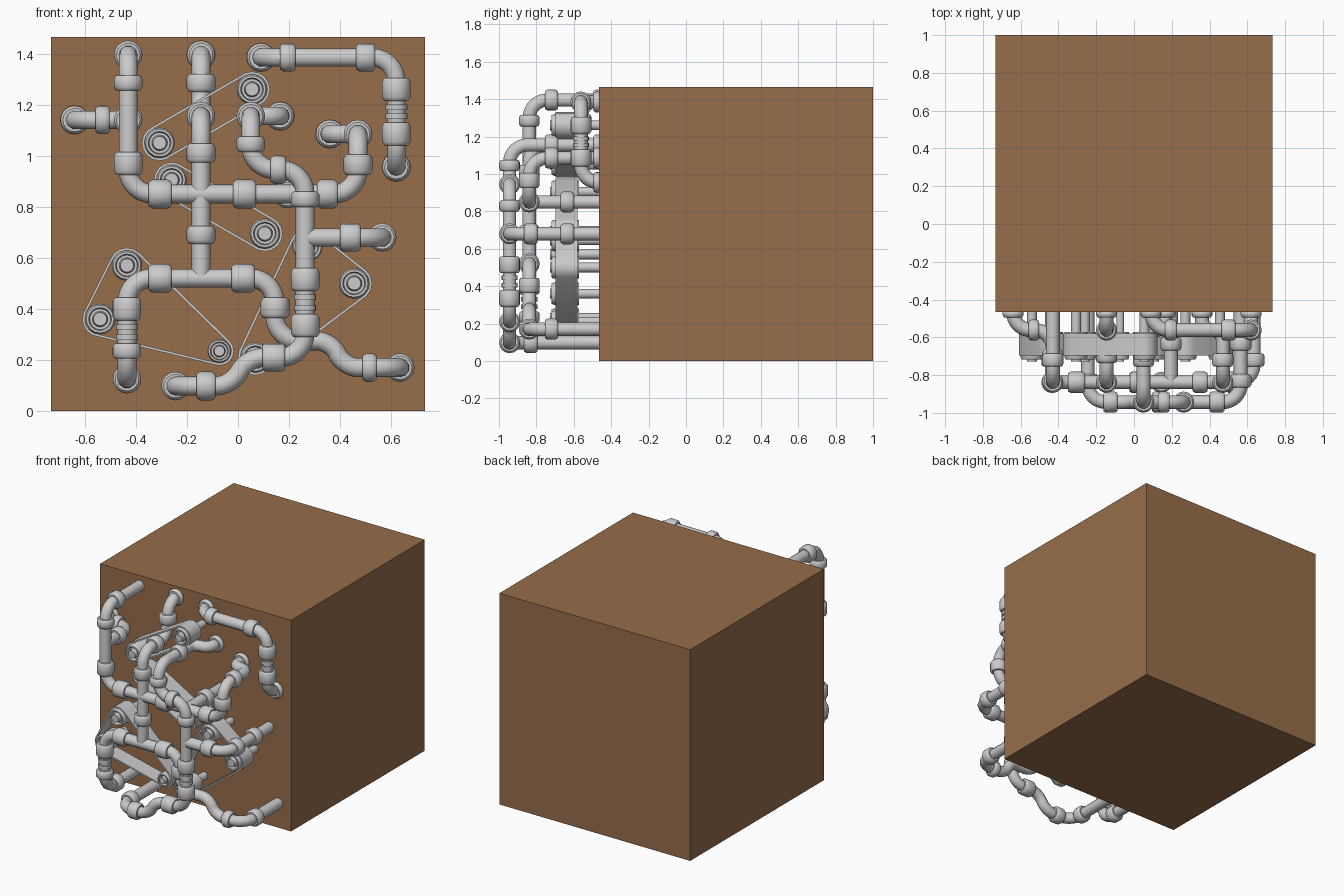
import bpy, bmesh, math
from mathutils import Vector
from mathutils.geometry import convex_hull_2d

if "Cube" in bpy.data.objects:
    bpy.data.objects.remove(bpy.data.objects["Cube"])

WALL, NEAR, MID, FAR = -0.465, -0.562, -0.838, -0.943
IN = WALL + 0.02          # pipes run slightly into the block
R = 0.037
AXES = {'x': Vector((1, 0, 0)), 'y': Vector((0, -1, 0)), 'z': Vector((0, 0, 1))}


def finish(ob, angle=35):
    bpy.ops.object.select_all(action='DESELECT')
    ob.select_set(True)
    bpy.context.view_layer.objects.active = ob
    bpy.ops.object.shade_smooth_by_angle(angle=math.radians(angle))
    return ob


def from_bmesh(name, bm, angle=35):
    bmesh.ops.recalc_face_normals(bm, faces=bm.faces)
    me = bpy.data.meshes.new(name)
    bm.to_mesh(me)
    bm.free()
    ob = bpy.data.objects.new(name, me)
    bpy.context.collection.objects.link(ob)
    return finish(ob, angle)


def lathe(name, centre, axis, profile, n=16):
    """Turned part: profile is (radius, distance along axis)."""
    bm = bmesh.new()
    rot = Vector((0, 0, 1)).rotation_difference(AXES[axis]).to_matrix()
    rings = []
    for r, d in profile:
        rings.append([bm.verts.new(Vector(centre) + rot @ Vector(
            (r * math.cos(2 * math.pi * i / n), r * math.sin(2 * math.pi * i / n), d)))
            for i in range(n)])
    for a, b in zip(rings, rings[1:]):
        for i in range(n):
            bm.faces.new((a[i], a[(i + 1) % n], b[(i + 1) % n], b[i]))
    bm.faces.new(rings[0])
    bm.faces.new(rings[-1])
    return from_bmesh(name, bm)


def coupling(x, y, z, axis, length=0.09):
    h = length / 2
    lathe("coupling", (x, y, z), axis, [
        (0.046, -h), (0.050, -h + 0.004), (0.056, -h + 0.014),
        (0.056, h - 0.014), (0.050, h - 0.004), (0.046, h)])


def ring(x, y, z, axis):
    lathe("pipe_ring", (x, y, z), axis, [(0.043, -0.011), (0.043, 0.011)])


def pipe(name, points, bend=0.095):
    """Round tube along a polyline with filleted corners."""
    pts = [Vector(p) for p in points]
    path = [pts[0]]
    for i in range(1, len(pts) - 1):
        a, p, b = pts[i - 1:i + 2]
        la = (a - p).length * (1 if i == 1 else 0.5)
        lb = (b - p).length * (1 if i == len(pts) - 2 else 0.5)
        t = min(bend, la * 0.98, lb * 0.98)
        p0, p3 = p + (a - p).normalized() * t, p + (b - p).normalized() * t
        p1, p2 = p0.lerp(p, 0.552), p3.lerp(p, 0.552)
        for k in range(9):
            u = k / 8
            v = 1 - u
            path.append(p0 * v**3 + p1 * 3 * u * v * v + p2 * 3 * u * u * v + p3 * u**3)
    path.append(pts[-1])
    cu = bpy.data.curves.new(name, 'CURVE')
    cu.dimensions = '3D'
    cu.bevel_depth = R
    cu.bevel_resolution = 3
    cu.use_fill_caps = True
    sp = cu.splines.new('POLY')
    sp.points.add(len(path) - 1)
    for q, p in zip(sp.points, path):
        q.co = (*p, 1)
    tmp = bpy.data.objects.new(name + "_path", cu)
    bpy.context.collection.objects.link(tmp)
    me = bpy.data.meshes.new_from_object(tmp.evaluated_get(bpy.context.evaluated_depsgraph_get()))
    bpy.data.objects.remove(tmp)
    ob = bpy.data.objects.new(name, me)
    bpy.context.collection.objects.link(ob)
    finish(ob, 50)


def pulley(x, z, r):
    k = r / 0.06
    lathe("pulley", (x, 0, z), 'y', [
        (0.026 * k, -IN), (0.026 * k, 0.572), (r, 0.572), (r, 0.705), (0.054 * k, 0.718),
        (0.045 * k, 0.718), (0.041 * k, 0.69), (0.031 * k, 0.69), (0.026 * k, 0.728)], 16)


def belt(wheels):
    """Band stretched round a set of pulleys (x, z, radius)."""
    n = 16
    dirs = [Vector((math.cos(2 * math.pi * i / n), math.sin(2 * math.pi * i / n))) for i in range(n)]
    inner = [Vector((x, z)) + d * r for x, z, r in wheels for d in dirs]
    outer = [Vector((x, z)) + d * (r + 0.01) for x, z, r in wheels for d in dirs]
    hull = convex_hull_2d(outer)
    bm = bmesh.new()
    loops = [[bm.verts.new((src[i].x, y, src[i].y)) for i in hull]
             for src, y in ((inner, -0.58), (outer, -0.58), (outer, -0.697), (inner, -0.697))]
    m = len(hull)
    for j in range(4):
        a, b = loops[j], loops[(j + 1) % 4]
        for i in range(m):
            bm.faces.new((a[i], a[(i + 1) % m], b[(i + 1) % m], b[i]))
    from_bmesh("belt", bm)
    for w in wheels:
        pulley(*w)


# Brown block
bpy.ops.mesh.primitive_cube_add(size=1, location=(0, (1 + WALL) / 2, 0.7325))
block = bpy.context.object
block.name = "block"
block.scale = (1.465, 1 - WALL, 1.465)
brown = bpy.data.materials.new("brown")
brown.diffuse_color = (0.31, 0.155, 0.07, 1)
brown.use_nodes = True
brown.node_tree.nodes["Principled BSDF"].inputs["Base Color"].default_value = brown.diffuse_color
block.data.materials.append(brown)

# Upper pipe, across the middle layer
pipe("upper_pipe", [(-0.43, IN, 1.395), (-0.43, MID, 1.395), (-0.43, MID, 0.85), (0.47, MID, 0.85),
                    (0.47, MID, 1.085), (0.47, NEAR, 1.085), (0.36, NEAR, 1.085), (0.36, IN, 1.085)])
pipe("upper_left_branch", [(-0.43, MID, 1.14), (-0.43, NEAR, 1.14), (-0.64, NEAR, 1.14), (-0.64, IN, 1.14)])
pipe("back_branch", [(0.195, MID, 0.85), (0.195, IN, 0.85)])
# Central dropping pipe
pipe("centre_pipe", [(-0.145, IN, 1.395), (-0.145, NEAR, 1.395), (-0.145, NEAR, 1.155),
                     (-0.145, MID, 1.155), (-0.145, MID, 0.52)])
# Top right pipe, near layer
pipe("top_right_pipe", [(0.09, IN, 1.385), (0.09, NEAR, 1.385), (0.62, NEAR, 1.385),
                        (0.62, NEAR, 0.955), (0.62, IN, 0.955)])
# Lower pipe, middle layer
pipe("lower_pipe", [(-0.435, IN, 0.125), (-0.435, MID, 0.125), (-0.435, MID, 0.52), (0.145, MID, 0.52),
                    (0.145, MID, 0.275), (0.365, MID, 0.275), (0.415, MID, 0.17),
                    (0.635, MID, 0.17), (0.635, IN, 0.17)])
# Front pipe, outermost layer
pipe("front_pipe", [(0.165, IN, 1.155), (0.165, NEAR, 1.155), (0.05, NEAR, 1.155), (0.05, FAR, 1.155),
                    (0.05, FAR, 0.945), (0.263, FAR, 0.945), (0.263, FAR, 0.21), (0.035, FAR, 0.21),
                    (-0.025, FAR, 0.098), (-0.245, FAR, 0.098), (-0.245, IN, 0.098)])
pipe("front_right_branch", [(0.263, FAR, 0.68), (0.565, FAR, 0.68), (0.565, IN, 0.68)])

# Couplings on upright runs: x, layer, z, length
for x, y, z, l in [(-0.43, MID, 1.285, 0.06), (-0.43, MID, 0.97, 0.09), (0.47, MID, 0.965, 0.08),
                   (-0.145, NEAR, 1.285, 0.07), (-0.145, MID, 1.01, 0.075), (-0.145, MID, 0.69, 0.07),
                   (0.62, NEAR, 1.26, 0.09), (0.62, NEAR, 1.085, 0.09),
                   (-0.435, MID, 0.40, 0.09), (-0.435, MID, 0.235, 0.06), (0.145, MID, 0.405, 0.08),
                   (0.05, FAR, 1.045, 0.06), (0.263, FAR, 0.83, 0.06),
                   (0.263, FAR, 0.515, 0.09), (0.263, FAR, 0.335, 0.09)]:
    coupling(x, y, z, 'z', l)
# Couplings on sideways runs
for x, y, z, l in [(-0.305, MID, 0.85, 0.09), (0.025, MID, 0.85, 0.09), (0.35, MID, 0.85, 0.08),
                   (-0.53, NEAR, 1.14, 0.055), (0.195, NEAR, 1.385, 0.06), (0.50, NEAR, 1.385, 0.075),
                   (-0.305, MID, 0.52, 0.09), (0.02, MID, 0.52, 0.09), (0.515, MID, 0.17, 0.055),
                   (0.158, FAR, 0.945, 0.06), (0.14, FAR, 0.21, 0.09), (-0.125, FAR, 0.098, 0.075),
                   (0.44, FAR, 0.68, 0.08)]:
    coupling(x, y, z, 'x', l)
# Couplings on runs into the block
for x, z, y in [(-0.43, 1.395, -0.72), (-0.43, 1.14, -0.70), (0.47, 1.085, -0.72), (0.05, 1.155, -0.72),
                (-0.145, 1.155, -0.70), (-0.435, 0.125, -0.72), (0.635, 0.17, -0.72), (0.195, 0.85, -0.635),
                (-0.245, 0.098, -0.83), (0.565, 0.68, -0.635), (0.565, 0.68, -0.83)]:
    coupling(x, y, z, 'y', 0.07)
# Collars against the block
for x, z in [(-0.64, 1.14), (0.36, 1.085), (-0.145, 1.395), (0.09, 1.385), (0.62, 0.955), (0.165, 1.155)]:
    coupling(x, WALL - 0.01, z, 'y', 0.04)
# Narrow rings
for x, y, zs in [(0.62, NEAR, (1.155, 1.19)), (-0.435, MID, (0.29, 0.33)), (0.263, FAR, (0.405, 0.445))]:
    for z in zs:
        ring(x, y, z, 'z')

# Belts with their pulleys
P = 0.06
belt([(0.055, 1.26, P), (-0.307, 1.05, P)])
belt([(-0.26, 0.905, P), (0.105, 0.695, P)])
belt([(0.272, 0.645, P), (0.455, 0.50, P), (0.068, 0.21, P)])
belt([(-0.435, 0.57, P), (-0.54, 0.36, P), (-0.073, 0.235, 0.047)])
